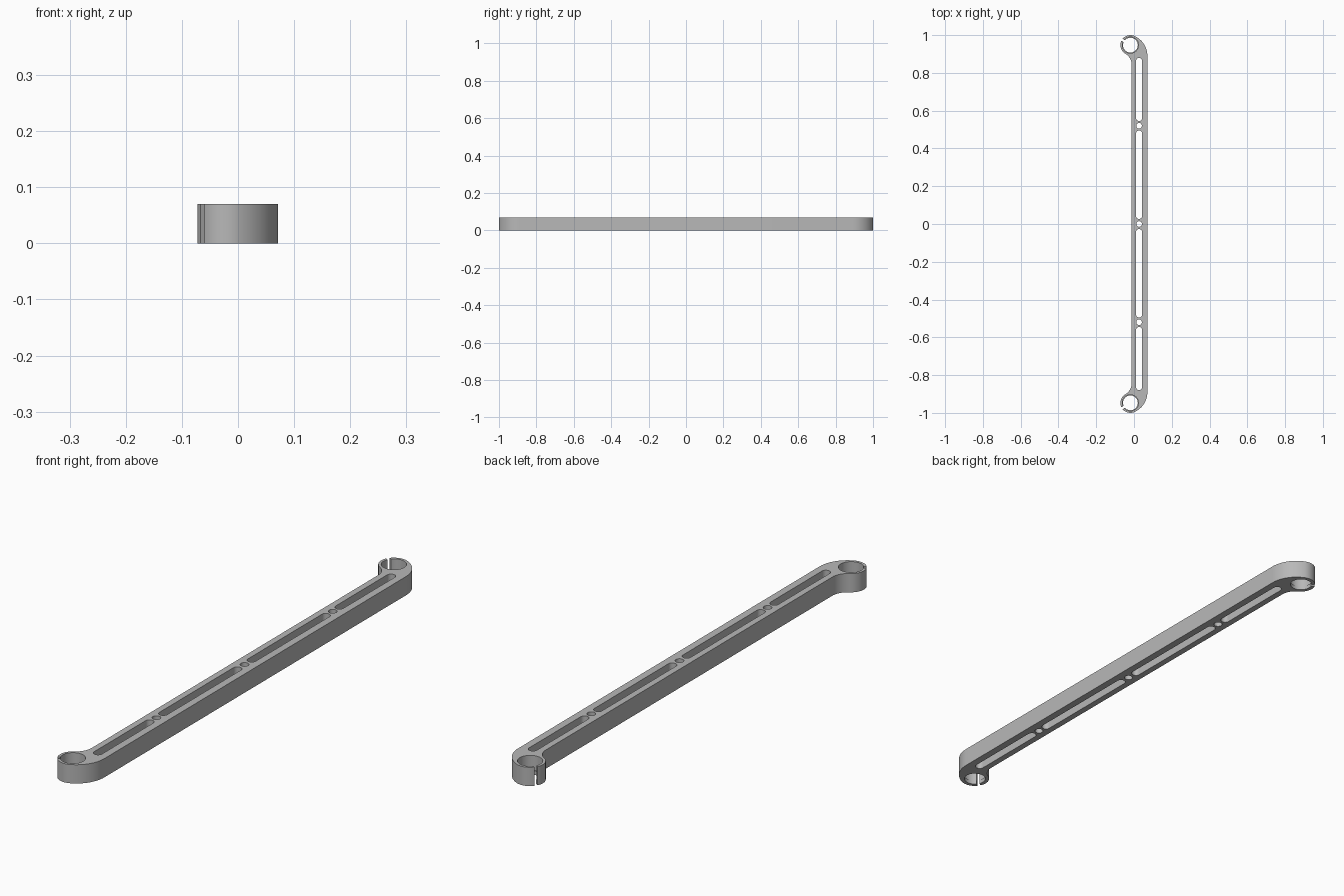
import bpy
import bmesh
from math import sin, cos, radians, degrees, asin, atan2, hypot

cube = bpy.data.objects.get("Cube")
if cube:
    bpy.data.objects.remove(cube)

HEIGHT = 0.07
RIGHT, LEFT = 0.071, -0.013        # long sides of the bar
RING_X, RING_Y = -0.019, 0.947     # clamp ring centre
OUTER, BORE, LIP = 0.053, 0.043, 0.039
SLIT_ANGLE, SLIT_HALF = 147, 0.006
SLOT_X, SLOT_R = 0.027, 0.016

grey = bpy.data.materials.new("plain_grey")
grey.use_nodes = True
grey.diffuse_color = (0.48, 0.48, 0.48, 1)
grey.node_tree.nodes["Principled BSDF"].inputs["Base Color"].default_value = grey.diffuse_color


def arc(cx, cy, r, a0, a1, steps=16):
    angles = [radians(a0 + (a1 - a0) * i / steps) for i in range(steps + 1)]
    return [(cx + r * cos(a), cy + r * sin(a)) for a in angles]


def flip(points):
    return [(x, -y) for x, y in reversed(points)]


def plate(name, loops, z0, z1):
    """Extrude a flat outline with holes into a solid between two heights."""
    curve = bpy.data.curves.new(name + "_outline", "CURVE")
    curve.dimensions = "2D"
    curve.fill_mode = "BOTH"
    curve.extrude = (z1 - z0) / 2
    for loop in loops:
        spline = curve.splines.new("POLY")
        spline.points.add(len(loop) - 1)
        for point, (x, y) in zip(spline.points, loop):
            point.co = (x, y, 0, 1)
        spline.use_cyclic_u = True
    helper = bpy.data.objects.new(name + "_helper", curve)
    bpy.context.collection.objects.link(helper)
    bpy.context.view_layer.update()
    graph = bpy.context.evaluated_depsgraph_get()
    mesh = bpy.data.meshes.new_from_object(helper.evaluated_get(graph))
    bpy.data.objects.remove(helper)

    bm = bmesh.new()
    bm.from_mesh(mesh)
    bmesh.ops.remove_doubles(bm, verts=bm.verts, dist=0.00005)
    bmesh.ops.recalc_face_normals(bm, faces=bm.faces)
    bmesh.ops.translate(bm, verts=bm.verts, vec=(0, 0, (z0 + z1) / 2))
    bm.to_mesh(mesh)
    bm.free()
    mesh.materials.clear()
    mesh.materials.append(grey)
    obj = bpy.data.objects.new(name, mesh)
    bpy.context.collection.objects.link(obj)
    bpy.ops.object.select_all(action="DESELECT")
    obj.select_set(True)
    bpy.context.view_layer.objects.active = obj
    bpy.ops.object.shade_smooth_by_angle(angle=radians(30))
    return obj


# Shoulder arc: tangent to the right side and to the ring
shoulder_y = 0.89
dx, dy = RIGHT - RING_X, RING_Y - shoulder_y
shoulder_r = (dx**2 + dy**2 - OUTER**2) / (2 * (dx - OUTER))
shoulder_x = RIGHT - shoulder_r
shoulder_end = degrees(atan2(dy, RING_X - shoulder_x))

# Neck fillet: tangent to the left side and to the ring
neck_y = 0.845
dx, dy = LEFT - RING_X, RING_Y - neck_y
neck_r = (dx**2 + dy**2 - OUTER**2) / (2 * (dx + OUTER))
neck_x = LEFT - neck_r
neck_start = degrees(atan2(dy, RING_X - neck_x))

# Split ring, opened by a narrow slit
out_gap = degrees(asin(SLIT_HALF / OUTER))
in_gap = degrees(asin(SLIT_HALF / BORE))
end = arc(shoulder_x, shoulder_y, shoulder_r, 0, shoulder_end)
end += arc(RING_X, RING_Y, OUTER, shoulder_end, SLIT_ANGLE - out_gap)[1:]
end += arc(RING_X, RING_Y, BORE, SLIT_ANGLE - in_gap, SLIT_ANGLE + in_gap - 360, 56)
end += arc(RING_X, RING_Y, OUTER, SLIT_ANGLE + out_gap, 180 + neck_start, 20)
end += arc(neck_x, neck_y, neck_r, neck_start, 0)[1:]


# Long slots separated by small round holes
def slot(y0, y1):
    return (arc(SLOT_X, y1 - SLOT_R, SLOT_R, 0, 180)
            + arc(SLOT_X, y0 + SLOT_R, SLOT_R, 180, 360))


slots = [slot(0.545, 0.88), slot(0.027, 0.495)]
holes = [arc(SLOT_X, y, 0.015, 0, 360, 24)[:-1] for y in (-0.52, 0, 0.52)]
plate("slotted_arm", [end + flip(end)] + slots + [flip(s) for s in slots] + holes, 0, HEIGHT)

# Thin retaining lip at the bottom of each bore
lip_gap = degrees(asin(SLIT_HALF / LIP))
lip = arc(RING_X, RING_Y, BORE + 0.001, SLIT_ANGLE + in_gap, SLIT_ANGLE + 360 - in_gap, 56)
lip += arc(RING_X, RING_Y, LIP, SLIT_ANGLE + 360 - lip_gap, SLIT_ANGLE + lip_gap, 56)
plate("back_ring_lip", [lip], 0, 0.015)
plate("front_ring_lip", [flip(lip)], 0, 0.015)
